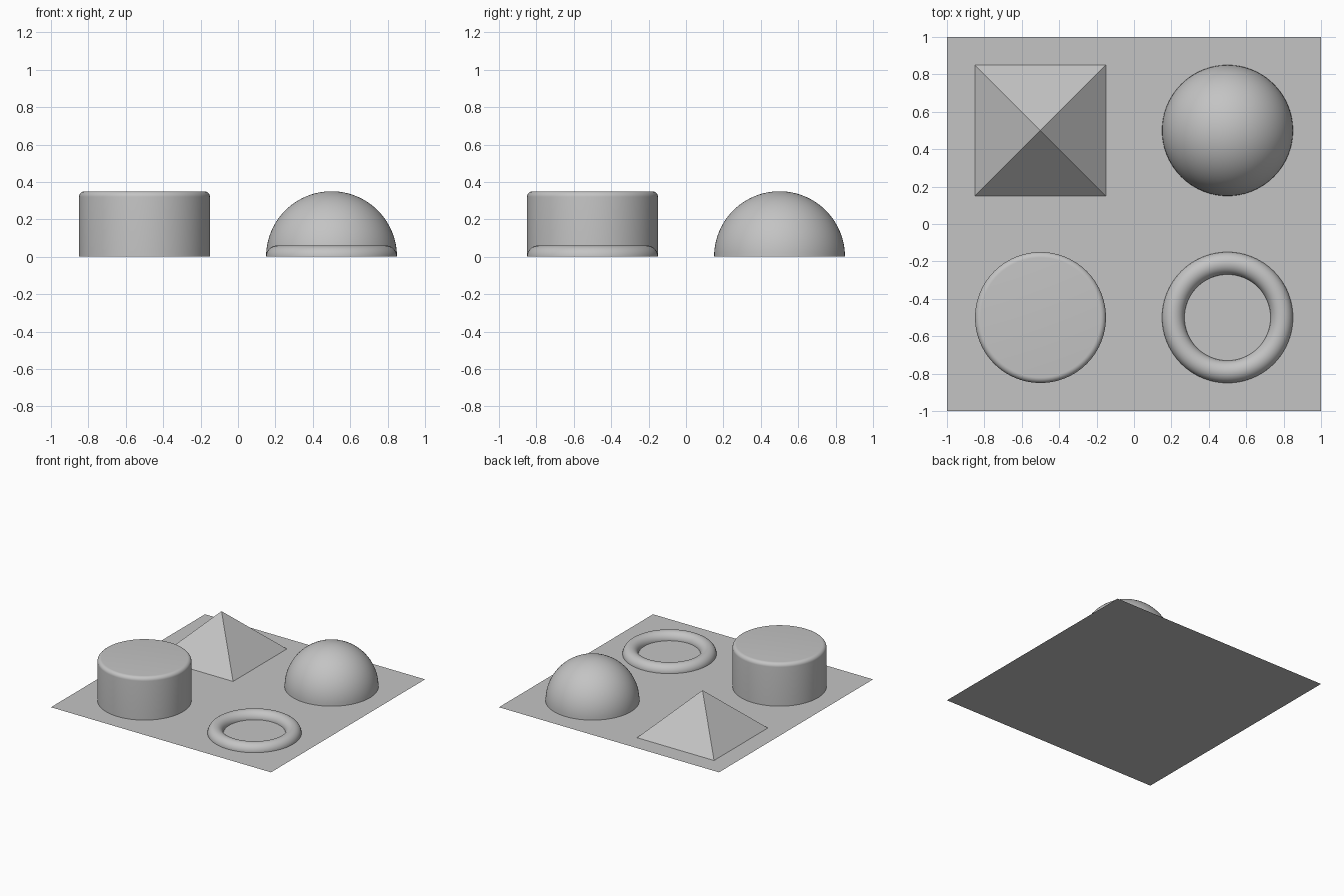
import bpy, bmesh
from math import pi, sin, cos, radians
from mathutils import Matrix, Vector

cube = bpy.data.objects.get("Cube")
if cube:
    bpy.data.objects.remove(cube)

GREY = (0.55, 0.55, 0.55, 1.0)
grey = bpy.data.materials.new("plain_grey")
grey.use_nodes = True
grey.diffuse_color = GREY
grey.node_tree.nodes["Principled BSDF"].inputs["Base Color"].default_value = GREY

RADIUS = 0.35   # half width of every solid
SPACING = 0.5   # distance of each solid from the middle lines
SEGMENTS = 96


def finish(name, bm, x=0, y=0, smooth=False):
    """Turn a bmesh into a named, coloured object."""
    mesh = bpy.data.meshes.new(name)
    bm.to_mesh(mesh)
    bm.free()
    mesh.materials.append(grey)
    obj = bpy.data.objects.new(name, mesh)
    obj.location = (x, y, 0)
    bpy.context.collection.objects.link(obj)
    if smooth:
        bpy.ops.object.select_all(action="DESELECT")
        obj.select_set(True)
        bpy.context.view_layer.objects.active = obj
        bpy.ops.object.shade_smooth_by_angle(angle=radians(30))
    return obj


def arc(centre_r, centre_z, radius, start, end, steps):
    """Points of a circular arc as (radius, height) pairs."""
    angles = [start + (end - start) * i / steps for i in range(steps + 1)]
    return [(centre_r + radius * cos(a), centre_z + radius * sin(a)) for a in angles]


def lathe(name, profile, x, y):
    """Spin an outside-to-inside profile around the vertical axis."""
    bm = bmesh.new()
    verts = [bm.verts.new((r, 0, z)) for r, z in profile]
    edges = [bm.edges.new(pair) for pair in zip(verts, verts[1:])]
    bmesh.ops.spin(bm, geom=verts + edges, cent=(0, 0, 0), axis=(0, 0, 1),
                   angle=2 * pi, steps=SEGMENTS, use_duplicate=False)
    bmesh.ops.remove_doubles(bm, verts=bm.verts, dist=0.0001)
    bmesh.ops.recalc_face_normals(bm, faces=bm.faces)
    # Keep the open shells facing upwards
    if sum(f.normal.z * f.calc_area() for f in bm.faces) < 0:
        bmesh.ops.reverse_faces(bm, faces=bm.faces)
    return finish(name, bm, x, y, smooth=True)


# Base sheet
bm = bmesh.new()
bmesh.ops.create_grid(bm, x_segments=1, y_segments=1, size=1)
finish("base_sheet", bm)

# Pyramid, back right
bm = bmesh.new()
bmesh.ops.create_cone(bm, segments=4, radius1=RADIUS * 2 ** 0.5, radius2=0, depth=RADIUS,
                      matrix=Matrix.Translation(Vector((0, 0, RADIUS / 2)))
                      @ Matrix.Rotation(pi / 4, 4, "Z"))
bmesh.ops.remove_doubles(bm, verts=bm.verts, dist=0.0001)
finish("pyramid", bm, -SPACING, SPACING)

# Dome, back left
lathe("dome", arc(0, 0, RADIUS, 0, pi / 2, 24), SPACING, SPACING)

# Drum with a rounded top rim, front right
rim = 0.03
lathe("drum", [(RADIUS, 0)] + arc(RADIUS - rim, RADIUS - rim, rim, 0, pi / 2, 8) + [(0, RADIUS)],
      -SPACING, -SPACING)

# Half-round ring, front left
tube = 0.06
lathe("ring", arc(RADIUS - tube, 0, tube, 0, pi, 24), SPACING, -SPACING)
